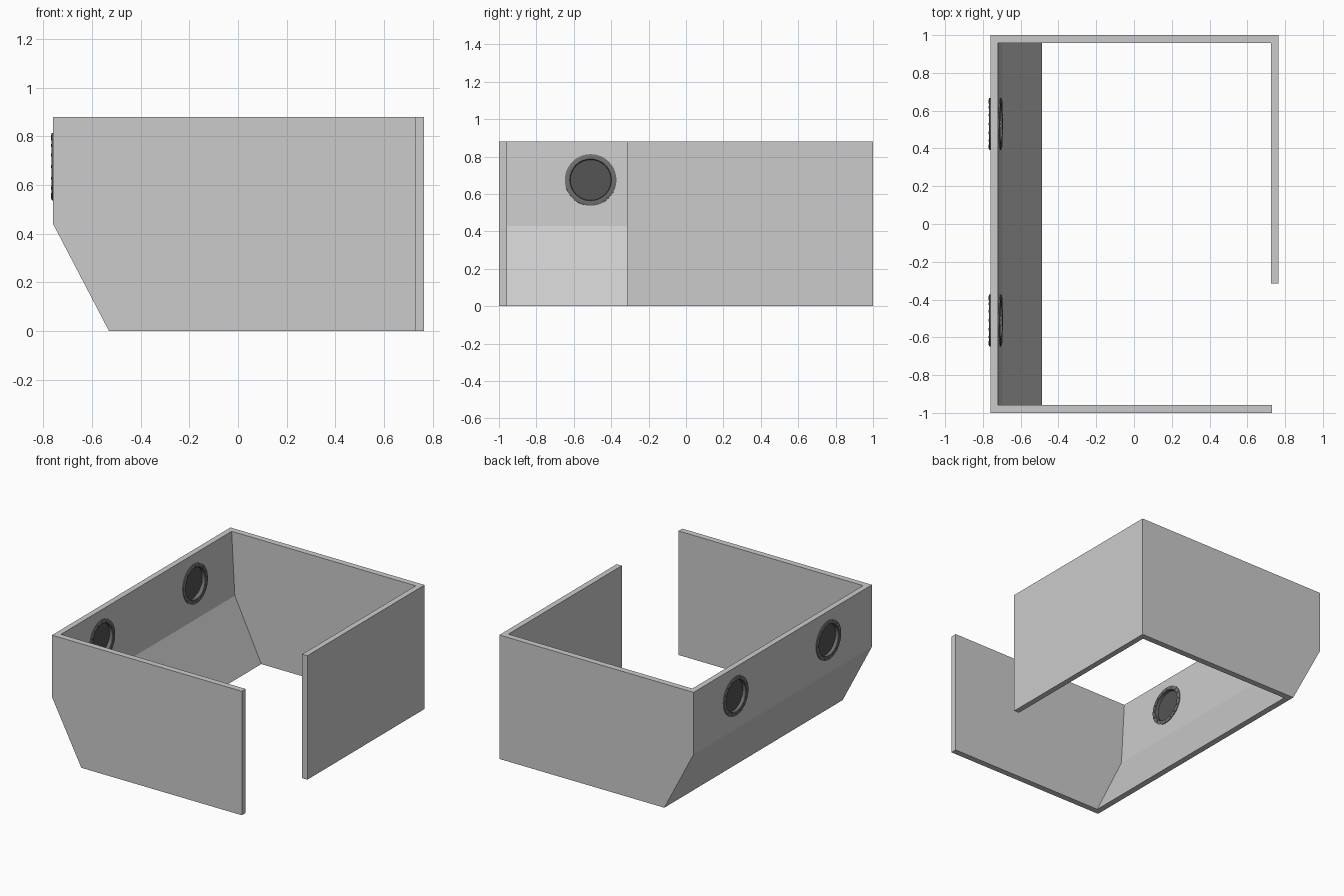
import bpy, bmesh, math
from mathutils import Matrix, Vector

if "Cube" in bpy.data.objects:
    bpy.data.objects.remove(bpy.data.objects["Cube"])


def material(name, v):
    m = bpy.data.materials.new(name)
    m.diffuse_color = (v, v, v, 1)
    m.use_nodes = True
    m.node_tree.nodes["Principled BSDF"].inputs["Base Color"].default_value = m.diffuse_color
    return m


rim_mat = material("dark_metal", 0.16)
glass_mat = material("dark_glass", 0.09)


def finish(bm, name, mat=None, smooth=False):
    bmesh.ops.recalc_face_normals(bm, faces=bm.faces)
    me = bpy.data.meshes.new(name)
    bm.to_mesh(me)
    bm.free()
    ob = bpy.data.objects.new(name, me)
    bpy.context.collection.objects.link(ob)
    if mat:
        me.materials.append(mat)
    if smooth:
        bpy.context.view_layer.objects.active = ob
        ob.select_set(True)
        bpy.ops.object.shade_smooth_by_angle(angle=math.radians(35))
        ob.select_set(False)
    return ob


def cylinder(bm, r, depth, mat, segs=48):
    bmesh.ops.create_cone(bm, cap_ends=True, segments=segs, radius1=r,
                          radius2=r, depth=depth, matrix=mat)


# hull walls: one open plan outline lofted through three heights
def plan(outer_x, inner_x):
    return [(0.73, -1), (outer_x, -1), (outer_x, 1), (0.765, 1), (0.765, -0.315),
            (0.725, -0.315), (0.725, 0.957), (inner_x, 0.957),
            (inner_x, -0.957), (0.73, -0.957)]


levels = [(0, 0, -0.53, -0.487), (0.44, 0.43, -0.76, -0.695),
          (0.88, 0.88, -0.76, -0.72)]
bm = bmesh.new()
rings = []
for z_out, z_in, xo, xi in levels:
    rings.append([bm.verts.new((x, y, z_out if i < 5 else z_in))
                  for i, (x, y) in enumerate(plan(xo, xi))])
for a, b in zip(rings, rings[1:]):
    for i in range(10):
        j = (i + 1) % 10
        bm.faces.new((a[i], a[j], b[j], b[i]))
bm.faces.new(rings[0])
bm.faces.new(rings[-1])
hull = finish(bm, "hull_walls")

# porthole openings
PORT_Y, PORT_Z = (-0.51, 0.53), 0.675
across = Matrix.Rotation(math.radians(90), 4, 'Y')
bm = bmesh.new()
for y in PORT_Y:
    cylinder(bm, 0.114, 0.3, Matrix.Translation((-0.74, y, PORT_Z)) @ across)
cutter = finish(bm, "porthole_cutter")
cutter.hide_render = True
cutter.hide_set(True)
cut = hull.modifiers.new("porthole_holes", 'BOOLEAN')
cut.operation = 'DIFFERENCE'
cut.solver = 'EXACT'
cut.object = cutter

# porthole rim: flange and sleeve as (radius, height) profile
RIM = [(0.138, -0.001), (0.138, 0.005), (0.135, 0.007), (0.112, 0.007),
       (0.109, 0.004), (0.109, -0.020), (0.115, -0.020), (0.115, -0.001)]


def rim(name, pos, normal):
    mat = Matrix.Translation(pos) @ Vector(normal).to_track_quat('Z', 'Y').to_matrix().to_4x4()
    bm = bmesh.new()
    n = 48
    loops = []
    for k in range(n):
        t = 2 * math.pi * k / n
        loops.append([bm.verts.new(mat @ Vector((r * math.cos(t), r * math.sin(t), h)))
                      for r, h in RIM])
    for k in range(n):
        a, b = loops[k], loops[(k + 1) % n]
        for i in range(len(RIM)):
            j = (i + 1) % len(RIM)
            bm.faces.new((a[i], a[j], b[j], b[i]))
    # bolts
    for k in range(16):
        t = 2 * math.pi * k / 16
        at = Matrix.Translation((0.124 * math.cos(t), 0.124 * math.sin(t), 0.007))
        cylinder(bm, 0.006, 0.004, mat @ at, 8)
    finish(bm, name, rim_mat, True)


for side, y in zip(("front", "back"), PORT_Y):
    rim(side + "_porthole_outer_rim", (-0.76, y, PORT_Z), (-1, 0, 0))
    rim(side + "_porthole_inner_rim", (-0.709, y, PORT_Z), (1, 0, 0.055))
    # glass
    bm = bmesh.new()
    cylinder(bm, 0.113, 0.012, Matrix.Translation((-0.735, y, PORT_Z)) @ across)
    finish(bm, side + "_porthole_glass", glass_mat, True)
